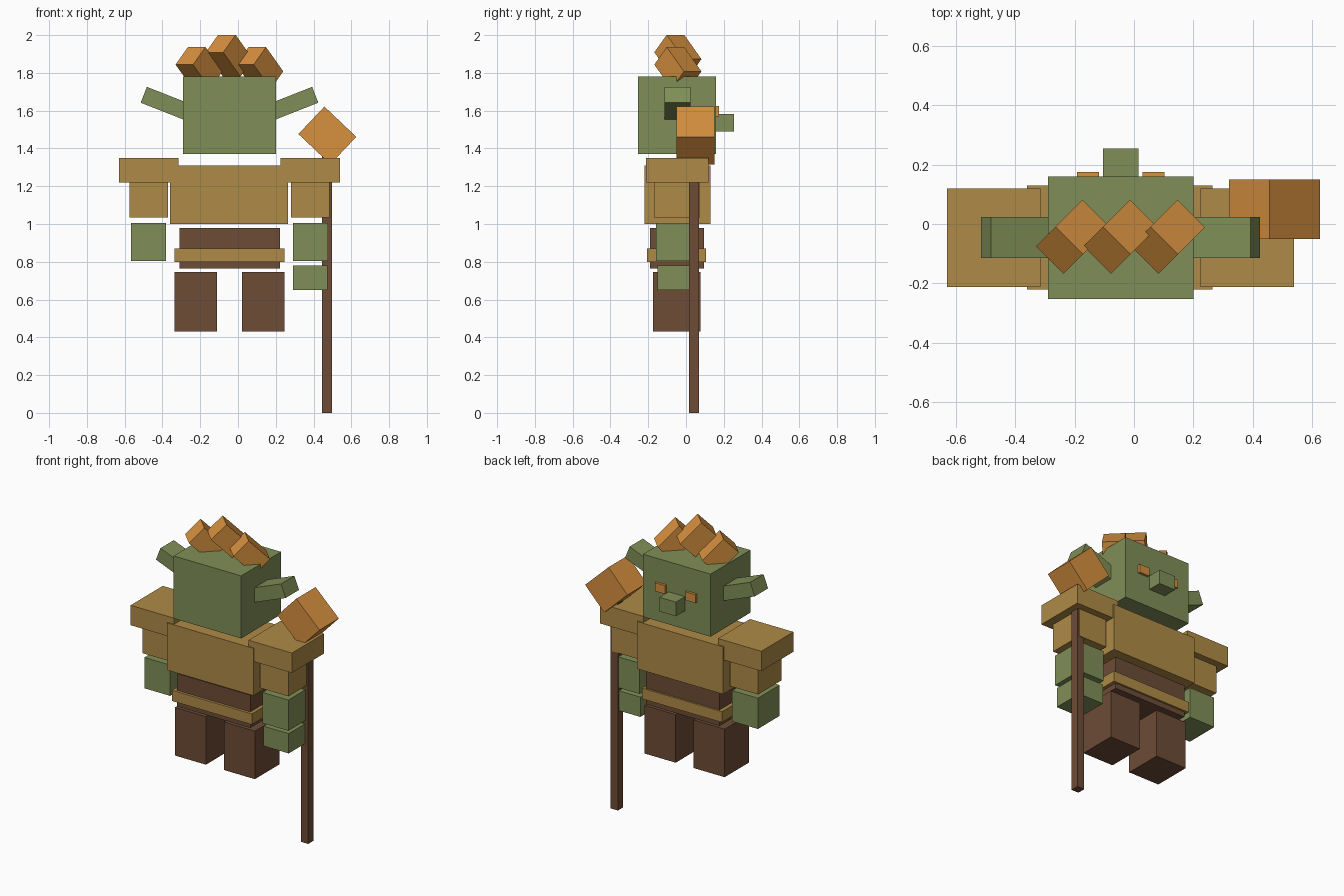
import bpy
from math import radians, sqrt
from mathutils import Matrix, Vector

if "Cube" in bpy.data.objects:
    bpy.data.objects.remove(bpy.data.objects["Cube"])


def material(name, r, g, b):
    m = bpy.data.materials.new(name)
    lin = [((c / 255 + 0.055) / 1.055) ** 2.4 for c in (r, g, b)]
    m.diffuse_color = (*lin, 1)
    m.use_nodes = True
    m.node_tree.nodes["Principled BSDF"].inputs["Base Color"].default_value = m.diffuse_color
    return m


GREEN = material("green skin", 128, 143, 87)
TAN = material("tan leather", 175, 139, 71)
BROWN = material("dark brown", 109, 76, 54)
ORANGE = material("orange", 214, 144, 63)


def block(name, mat, size, center, rotation=Matrix()):
    """Box of a given size, turned and moved into place."""
    bpy.ops.mesh.primitive_cube_add(size=1)
    ob = bpy.context.object
    ob.name = name
    ob.data.transform(rotation.to_4x4() @ Matrix.Diagonal((*size, 1)))
    ob.location = center
    ob.data.materials.append(mat)
    return ob


def span(name, mat, x, y, z):
    """Upright box from its limits on each axis."""
    return block(name, mat, [b - a for a, b in (x, y, z)],
                 [(a + b) / 2 for a, b in (x, y, z)])


# Body
span("torso", TAN, (-0.36, 0.265), (-0.22, 0.13), (1.0, 1.31))
span("hips", BROWN, (-0.31, 0.222), (-0.19, 0.095), (0.765, 0.98))
span("belt", TAN, (-0.335, 0.245), (-0.207, 0.107), (0.80, 0.87))

# Paired limbs, mirrored about the body's centre line
MID = -0.045
for side, s in (("left", -1), ("right", 1)):
    def limb(name, mat, inner, outer, y, z):
        span(f"{side}_{name}", mat,
             sorted((MID + s * inner, MID + s * outer)), y, z)
    limb("leg", BROWN, 0.065, 0.29, (-0.175, 0.078), (0.43, 0.745))
    limb("shoulder_pad", TAN, 0.27, 0.585, (-0.213, 0.12), (1.22, 1.35))
    limb("sleeve", TAN, 0.325, 0.53, (-0.17, 0.075), (1.035, 1.22))
    limb("forearm", GREEN, 0.335, 0.522, (-0.16, 0.065), (0.803, 1.005))
    limb("eye", ORANGE, 0.073, 0.147, (0.15, 0.176), (1.57, 1.625))
    # Ear rising outwards from inside the head
    block(f"{side}_ear", GREEN, (0.29, 0.138, 0.09),
          (MID + s * 0.319, MID, 1.631),
          Matrix.Rotation(radians(-21.5 * s), 3, 'Y'))

span("right_hand", GREEN, (0.29, 0.473), (-0.15, 0.058), (0.65, 0.78))

# Head and nose
span("head", GREEN, (-0.29, 0.20), (-0.253, 0.16), (1.37, 1.78))
span("nose", GREEN, (-0.105, 0.015), (0.15, 0.254), (1.49, 1.583))

# Hair tufts, leaning diagonally up and forward
k = 1 / sqrt(2)
across = Vector((k, -k, 0))
length = Vector((0.5, 0.5, -k))
tilt = Matrix((across, length, across.cross(length))).transposed()
for i, (x, z) in enumerate(((-0.206, 1.826), (-0.046, 1.891), (0.115, 1.826))):
    block(f"hair_tuft_{i + 1}", ORANGE, (0.131, 0.182, 0.131), (x, -0.043, z), tilt)

# Staff with a turned block on top
span("staff", BROWN, (0.445, 0.498), (0.016, 0.07), (0, 1.38))
block("staff_head", ORANGE, (0.233, 0.2, 0.2), (0.473, 0.05, 1.469),
      Matrix.Rotation(radians(43.5), 3, 'Y'))
